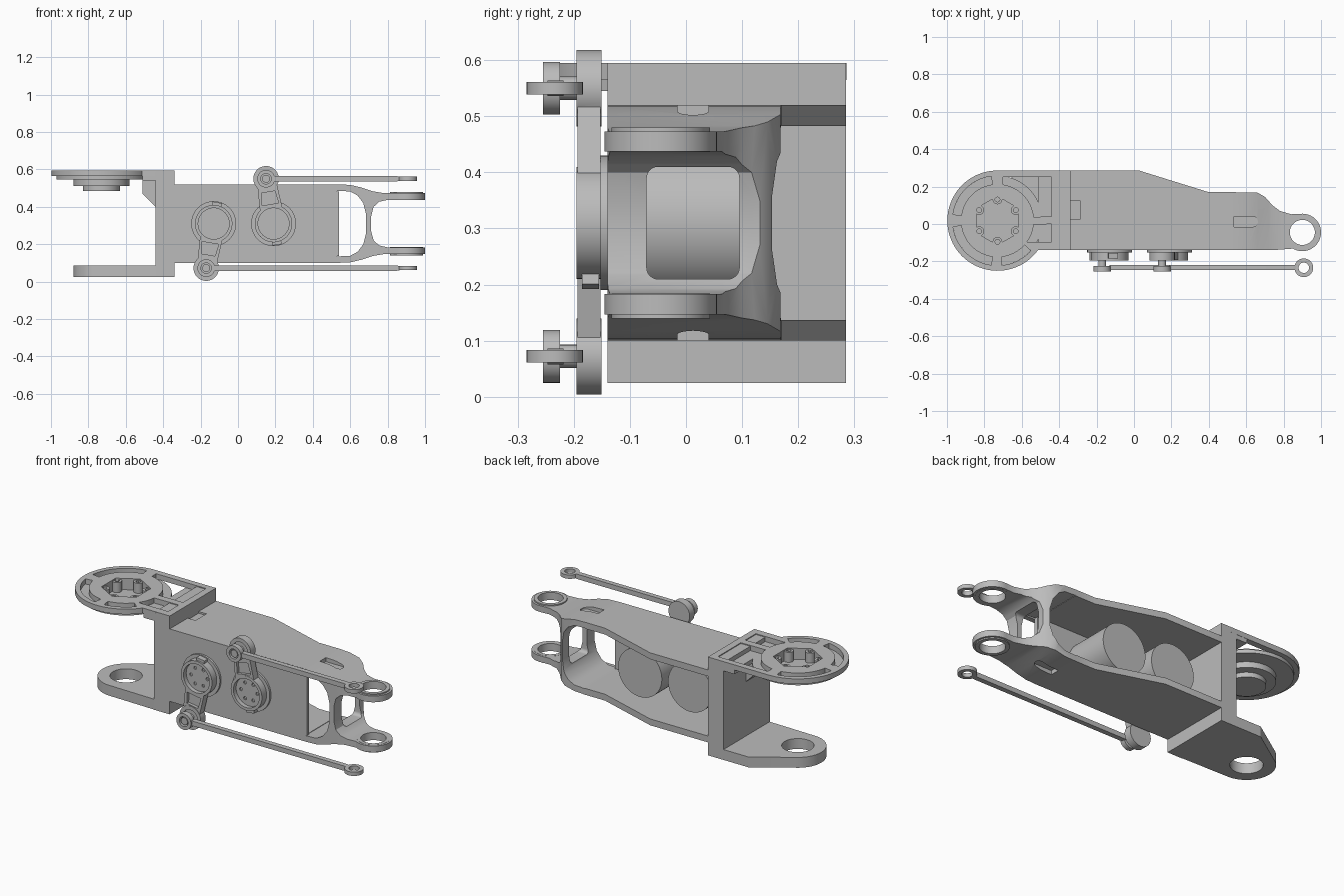
import bpy, bmesh
from math import sin, cos, pi, radians, hypot

if "Cube" in bpy.data.objects:
    bpy.data.objects.remove(bpy.data.objects["Cube"])

grey = bpy.data.materials.new("machined grey")
grey.use_nodes = True
grey.diffuse_color = (0.5, 0.5, 0.5, 1)
grey.node_tree.nodes["Principled BSDF"].inputs["Base Color"].default_value = (0.5, 0.5, 0.5, 1)
parts = []
MID = 0.31          # height of the arm's centre plane
HUB = (-0.73, 0.018)  # vertical joint axis at the shoulder end
TIP = (0.9, -0.045)   # vertical joint axis at the fork end


def arc(c, r, a=0, b=360, n=48):
    full = abs(b - a) == 360
    steps = n if full else n + 1
    return [(c[0] + r * cos(radians(a + (b - a) * i / n)),
             c[1] + r * sin(radians(a + (b - a) * i / n))) for i in range(steps)]


def rect(u0, v0, u1, v1):
    return [(u0, v0), (u1, v0), (u1, v1), (u0, v1)]


def rounded(u0, v0, u1, v1, r):
    corners = [(u1 - r, v1 - r), (u0 + r, v1 - r), (u0 + r, v0 + r), (u1 - r, v0 + r)]
    return [p for i, c in enumerate(corners) for p in arc(c, r, 90 * i, 90 * i + 90, 8)]


def mirrored(pts):
    return pts + [(x, 2 * MID - z) for x, z in reversed(pts)]


def prism(name, pts, axis, a, b):
    """Extrude a flat outline along one axis from a to b."""
    place = {"x": lambda u, v, w: (w, u, v),
             "y": lambda u, v, w: (u, w, v),
             "z": lambda u, v, w: (u, v, w)}[axis]
    bm = bmesh.new()
    low = [bm.verts.new(place(u, v, a)) for u, v in pts]
    high = [bm.verts.new(place(u, v, b)) for u, v in pts]
    bm.faces.new(low)
    bm.faces.new(high)
    for i in range(len(pts)):
        j = (i + 1) % len(pts)
        bm.faces.new((low[i], low[j], high[j], high[i]))
    bmesh.ops.recalc_face_normals(bm, faces=bm.faces)
    mesh = bpy.data.meshes.new(name)
    bm.to_mesh(mesh)
    bm.free()
    mesh.materials.append(grey)
    ob = bpy.data.objects.new(name, mesh)
    bpy.context.collection.objects.link(ob)
    parts.append(ob)
    return ob


def combine(ob, others, mode="DIFFERENCE"):
    """Apply booleans with the other solids, then remove those solids."""
    for o in others:
        m = ob.modifiers.new("bool", "BOOLEAN")
        m.operation, m.solver, m.object = mode, "EXACT", o
    bpy.context.view_layer.update()
    dg = bpy.context.evaluated_depsgraph_get()
    mesh = bpy.data.meshes.new_from_object(ob.evaluated_get(dg))
    ob.modifiers.clear()
    ob.data = mesh
    for o in others:
        parts.remove(o)
        bpy.data.objects.remove(o)
    return ob


def cut(pts, axis, a, b):
    return prism("cutter", pts, axis, a, b)


# Body: open-backed channel
deck = [(-0.34, -0.14), (0.53, -0.14), (0.53, 0.17), (0.4, 0.17), (0.03, 0.285), (-0.34, 0.285)]
top_deck = prism("body_top", deck, "z", 0.483, 0.52)
combine(top_deck, [cut(rect(-0.35, 0.025, -0.29, 0.125), "z", 0.51, 0.53)])
prism("body_bottom", deck, "z", 0.1, 0.137)
prism("body_front", rect(-0.34, 0.137, 0.54, 0.483), "y", -0.14, -0.12)

# Shoulder bracket: wall, rib and bottom lug
prism("bracket_wall", rect(-0.44, -0.14, -0.34, 0.285), "z", 0.025, 0.59)
prism("bracket_rib", [(-0.43, 0.4), (-0.44, 0.4), (-0.51, 0.47), (-0.51, 0.56), (-0.43, 0.56)],
      "y", 0, 0.08)
lug = prism("bracket_lower_lug", [(-0.35, -0.14), (-0.35, 0.285), (-0.6, 0.285)]
            + arc(HUB, 0.15, 120, 265, 28), "z", 0.025, 0.085)
combine(lug, [cut(arc(HUB, 0.085), "z", 0, 0.1)])

# Shoulder bracket: pocketed upper ring with stepped hub underneath
upper = prism("bracket_upper_ring", [(-0.34, -0.14), (-0.34, 0.285)]
              + arc(HUB, 0.268, 90, 324, 64), "z", 0.565, 0.595)
combine(upper, [cut(arc(HUB, 0.24, n=64), "z", 0.545, 0.58),
                cut(rect(-0.51, -0.139, -0.345, 0.284), "z", 0.54, 0.58),
                cut(arc(HUB, 0.15), "z", 0.512, 0.56),
                cut(arc(HUB, 0.1), "z", 0.485, 0.53)], "UNION")
pockets = [arc(HUB, 0.195, a, b, 16) + arc(HUB, 0.24, b, a, 16)
           for a, b in ((98, 172), (188, 262), (276, 318))]
pockets.append([(-0.7, 0.25), (-0.38, 0.25), (-0.38, 0.04)] + arc(HUB, 0.195, 6, 81, 16))
pockets.append([(-0.38, 0), (-0.38, -0.097)] + arc(HUB, 0.195, -36, -6, 10))
cutters = [cut(p, "z", 0.565, 0.61) for p in pockets]
cutters.append(cut(arc(HUB, 0.13, 30, 390, 6), "z", 0.53, 0.61))
combine(upper, cutters)
for i, spot in enumerate(arc(HUB, 0.113, 30, 390, 6)):
    boss = prism(f"hub_boss_{i + 1}", arc(spot, 0.026, n=20), "z", 0.525, 0.588)
    combine(boss, [cut(arc(spot, 0.013, n=12), "z", 0.57, 0.6)])

# Fork: side profile intersected with the plan outline
side = mirrored([(0.53, 0.52), (0.6, 0.517), (0.66, 0.503), (0.72, 0.483), (0.78, 0.473),
                 (1.01, 0.473), (1.01, 0.437), (0.8, 0.437), (0.755, 0.427),
                 (0.725, 0.4), (0.712, 0.35)])
plan = [(0.53, 0.17), (0.53, -0.14), (0.74, -0.14)] + arc(TIP, 0.1, -120, 95, 32) + [
    (0.84, 0.052), (0.78, 0.07), (0.74, 0.1), (0.7, 0.145), (0.66, 0.168)]
fork = prism("fork", side, "y", -0.2, 0.2)
combine(fork, [cut(plan, "z", 0, 0.7)], "INTERSECT")
combine(fork, [cut(arc(TIP, 0.088), "z", a, a + 0.044) for a in (0.14, 0.436)], "UNION")
inner = mirrored([(0.5, 0.487), (0.6, 0.482), (0.64, 0.46), (0.67, 0.42), (0.685, 0.36)])
slot = [(0.535, -0.015), (0.635, -0.015)] + arc((0.635, 0.0125), 0.0275, -80, 80, 10) + [
    (0.635, 0.04), (0.535, 0.04)]
combine(fork, [cut(inner, "y", -0.3, 0.3),
               cut(rounded(-0.07, 0.21, 0.095, 0.41, 0.02), "x", 0.6, 0.8),
               cut(arc(TIP, 0.067), "z", 0, 0.7),
               cut(slot, "z", 0.496, 0.6), cut(slot, "z", 0, 0.124)])

# Motors, crank arms and push rods
drives = (("lower", (-0.13, MID), (-0.17, 0.072)), ("upper", (0.19, MID), (0.15, 0.55)))
for name, hub, pin in drives:
    prism(name + "_motor", arc(hub, 0.14, n=64), "y", -0.125, 0.15)
    prism(name + "_motor_flange", arc(hub, 0.12, n=64), "y", -0.152, -0.138)

    length = hypot(pin[0] - hub[0], pin[1] - hub[1])
    d = ((pin[0] - hub[0]) / length, (pin[1] - hub[1]) / length)

    def bar(s0, s1, w0, w1):
        return [(hub[0] + d[0] * s - d[1] * w, hub[1] + d[1] * s + d[0] * w)
                for s, w in ((s0, -w0), (s1, -w1), (s1, w1), (s0, w0))]

    crank = prism(name + "_crank", arc(hub, 0.1), "y", -0.195, -0.15)
    combine(crank, [cut(arc(pin, 0.068), "y", -0.1955, -0.151),
                    cut(bar(0.05, length, 0.062, 0.05), "y", -0.193, -0.152),
                    cut(bar(-0.115, -0.07, 0.025, 0.025), "y", -0.185, -0.155)], "UNION")
    holes = [cut(arc(p, 0.009, n=12), "y", -0.2, -0.162) for p in arc(hub, 0.052, n=6)]
    combine(crank, [cut(arc(hub, 0.083), "y", -0.21, -0.17),
                    cut(bar(0.105, length - 0.072, 0.045, 0.036), "y", -0.21, -0.175),
                    cut(arc(pin, 0.046), "y", -0.21, -0.188)] + holes)

    prism(name + "_pivot_pin", arc(pin, 0.021, n=24), "y", -0.25, -0.17)
    eye = prism(name + "_rod_eye", arc(pin, 0.047, n=40), "y", -0.255, -0.225)
    combine(eye, [cut(arc(pin, 0.028, n=32), "y", -0.3, -0.2)])
    z = pin[1]
    prism(name + "_push_rod", [(pin[0] + 0.038, z - 0.014), (0.85, z - 0.014), (0.87, z - 0.01),
                               (0.87, z + 0.01), (0.85, z + 0.014), (pin[0] + 0.038, z + 0.014)],
          "y", -0.247, -0.218)
    end = (0.908, -0.234)
    ring = prism(name + "_rod_ring", arc(end, 0.05, n=40), "z", z - 0.011, z + 0.011)
    combine(ring, [cut(arc(end, 0.028, n=32), "z", 0, 0.7)])

# Smooth curved walls while keeping machined edges crisp
bpy.ops.object.select_all(action="DESELECT")
for ob in parts:
    ob.select_set(True)
bpy.context.view_layer.objects.active = parts[0]
bpy.ops.object.shade_smooth_by_angle(angle=radians(30))
